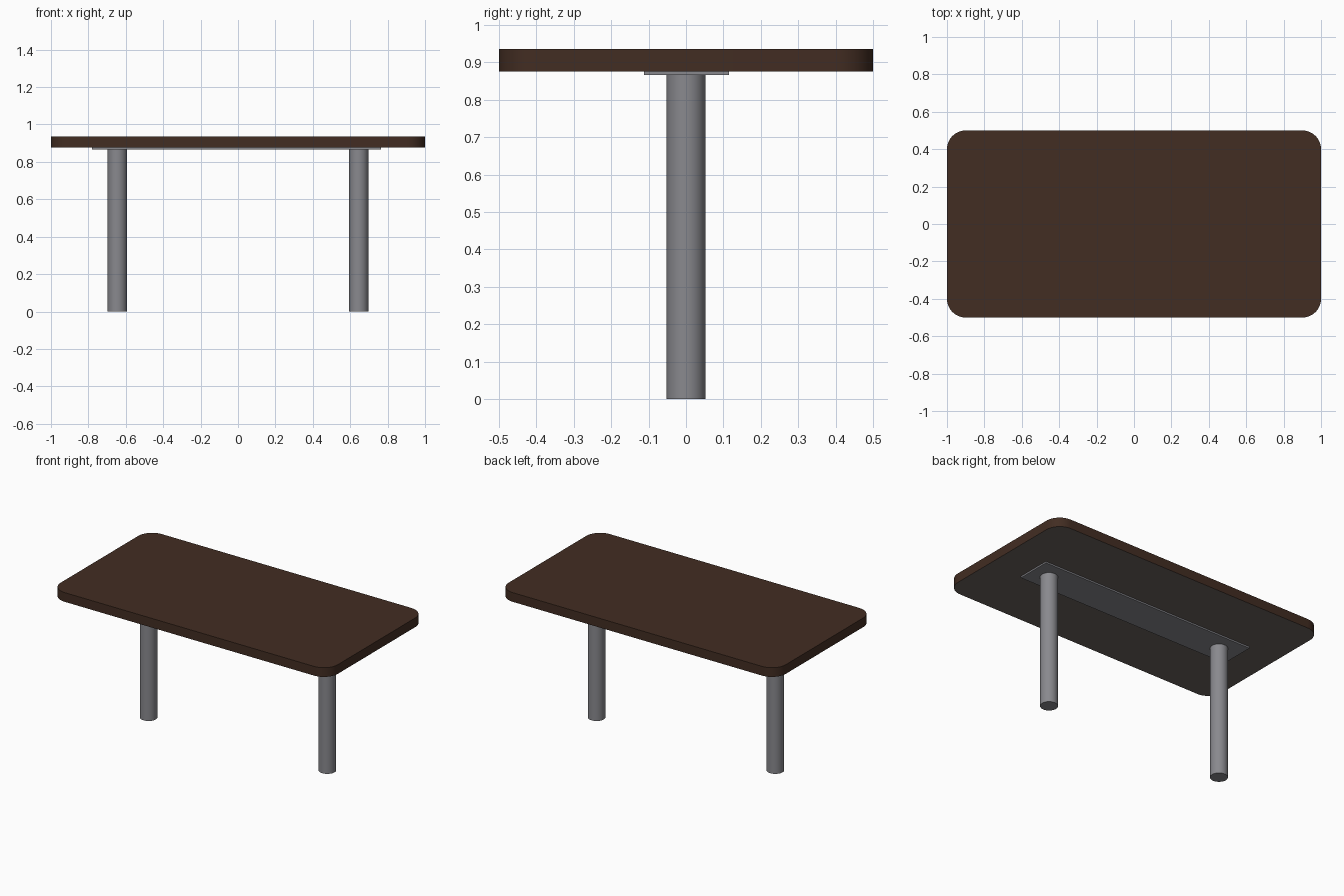
import bpy
import bmesh
from math import cos, sin, pi, radians

cube = bpy.data.objects.get("Cube")
if cube:
    bpy.data.objects.remove(cube, do_unlink=True)


def material(name, rgb):
    mat = bpy.data.materials.new(name)
    mat.use_nodes = True
    mat.diffuse_color = (*rgb, 1)
    mat.node_tree.nodes["Principled BSDF"].inputs["Base Color"].default_value = (*rgb, 1)
    return mat


wood = material("dark wood", (0.055, 0.026, 0.016))
underside = material("underside board", (0.15, 0.125, 0.11))
metal = material("grey metal", (0.25, 0.25, 0.27))


def prism(name, outline, bottom, top, mats):
    """Extrude a flat outline upwards into a solid with sharp rims."""
    bm = bmesh.new()
    base = bm.faces.new([bm.verts.new((x, y, bottom)) for x, y in outline])
    cap = bmesh.ops.extrude_face_region(bm, geom=[base], use_keep_orig=True)
    verts = [v for v in cap["geom"] if isinstance(v, bmesh.types.BMVert)]
    bmesh.ops.translate(bm, vec=(0, 0, top - bottom), verts=verts)
    bmesh.ops.recalc_face_normals(bm, faces=bm.faces)
    # The last material goes on the downward face
    for face in bm.faces:
        face.material_index = len(mats) - 1 if face.normal.z < -0.5 else 0
    mesh = bpy.data.meshes.new(name)
    bm.to_mesh(mesh)
    bm.free()
    for mat in mats:
        mesh.materials.append(mat)
    obj = bpy.data.objects.new(name, mesh)
    bpy.context.collection.objects.link(obj)
    bpy.ops.object.select_all(action="DESELECT")
    obj.select_set(True)
    bpy.context.view_layer.objects.active = obj
    bpy.ops.object.shade_smooth_by_angle(angle=radians(30))
    return obj


def arc(cx, cy, radius, start, sweep, steps):
    return [(cx + radius * cos(start + sweep * i / steps),
             cy + radius * sin(start + sweep * i / steps)) for i in range(steps + 1)]


# Rounded rectangular top with a bare underside
corner = 0.1
outline = []
for i, (sx, sy) in enumerate([(1, 1), (-1, 1), (-1, -1), (1, -1)]):
    outline += arc(sx * (1 - corner), sy * (0.5 - corner), corner, i * pi / 2, pi / 2, 12)
prism("table_top", outline, 0.876, 0.936, [wood, underside])

# Long mounting plate under the top
prism("mounting_plate", [(-0.78, -0.112), (0.765, -0.112), (0.765, 0.115), (-0.78, 0.115)],
      0.866, 0.876, [metal])

# Round legs
for side, x in (("left", 0.645), ("right", -0.645)):
    prism(side + "_leg", arc(x, 0, 0.052, 0, 2 * pi, 48)[:-1], 0, 0.867, [metal])
